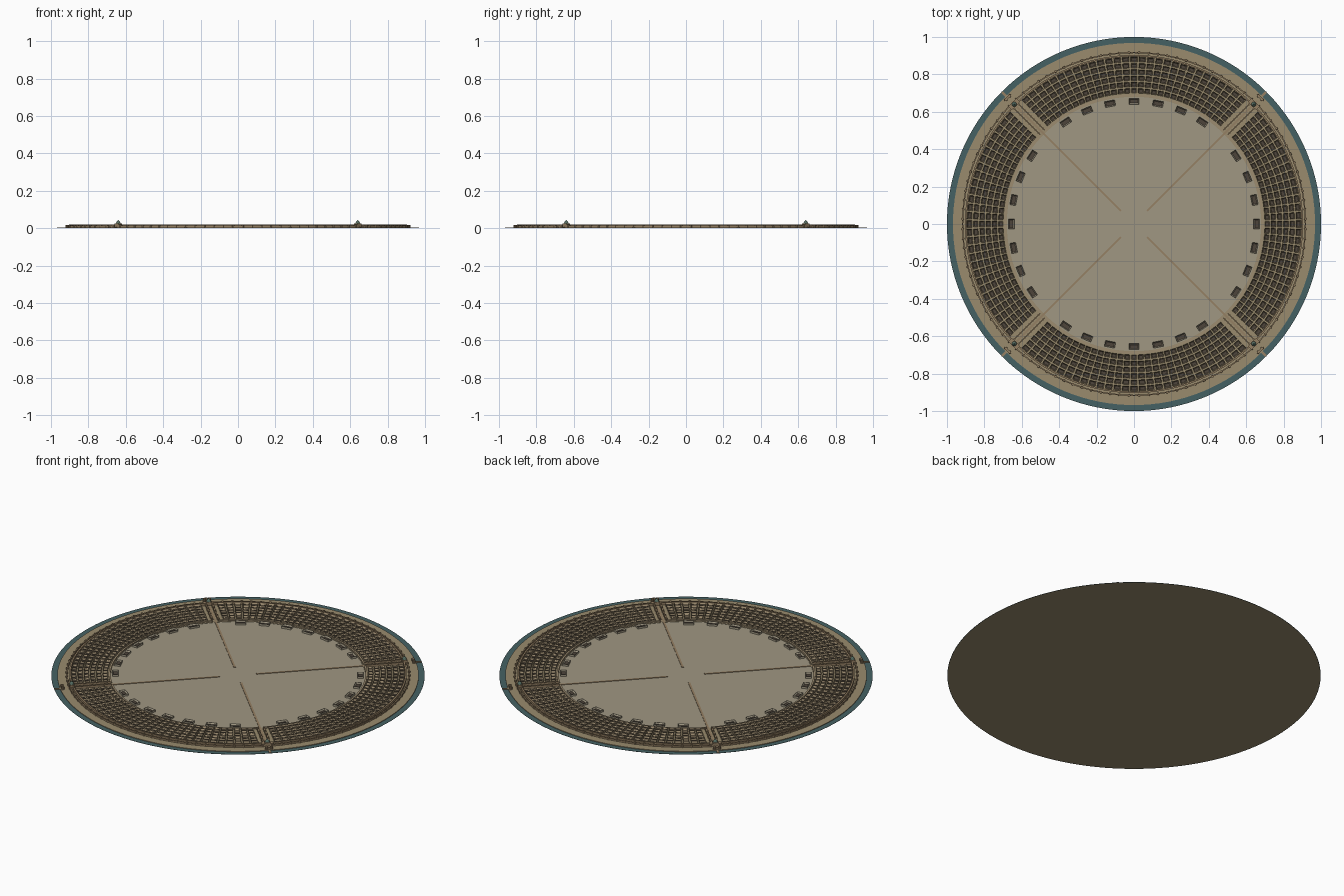
import bpy, bmesh
from math import sin, cos, pi, radians
from mathutils import Matrix, Vector

if "Cube" in bpy.data.objects:
    bpy.data.objects.remove(bpy.data.objects["Cube"])


def mat(name, col):
    m = bpy.data.materials.new(name)
    m.diffuse_color = (*col, 1)
    m.use_nodes = True
    m.node_tree.nodes["Principled BSDF"].inputs["Base Color"].default_value = m.diffuse_color
    return m


SAND = mat("sand", (0.32, 0.26, 0.155))
PAVE = mat("paving", (0.35, 0.31, 0.225))
BRICK = mat("brick", (0.30, 0.215, 0.125))
ROOF = mat("roof", (0.34, 0.265, 0.165))
DARK = mat("dark", (0.075, 0.058, 0.043))
WATER = mat("water", (0.06, 0.12, 0.125))
DOME = mat("green_dome", (0.09, 0.15, 0.12))
GATES = [radians(45 + 90 * i) for i in range(4)]


def finish(name, bm, *mats):
    me = bpy.data.meshes.new(name)
    bm.to_mesh(me)
    bm.free()
    for m in mats:
        me.materials.append(m)
    ob = bpy.data.objects.new(name, me)
    bpy.context.collection.objects.link(ob)
    return ob


def polar(r, a, z=0.0):
    return Matrix.Rotation(a, 4, 'Z') @ Matrix.Translation((r, 0, z))


def disc(name, r, z, m):
    bm = bmesh.new()
    bmesh.ops.create_circle(bm, cap_ends=True, segments=128, radius=r,
                            matrix=Matrix.Translation((0, 0, z)))
    return finish(name, bm, m)


def arc(bm, r0, r1, z0, z1, a0, a1, n):
    # curved wall with a rectangular section, capped when it is not a full ring
    full = abs(a1 - a0 - 2 * pi) < 1e-4
    prof = [(r0, z0), (r1, z0), (r1, z1), (r0, z1)]
    loops = []
    for i in range(n if full else n + 1):
        a = a0 + (a1 - a0) * i / n
        loops.append([bm.verts.new((r * cos(a), r * sin(a), z)) for r, z in prof])
    for i in range(n):
        p, q = loops[i], loops[(i + 1) % len(loops)]
        for k in range(4):
            j = (k + 1) % 4
            bm.faces.new((p[k], p[j], q[j], q[k]))
    if not full:
        bm.faces.new(loops[0])
        bm.faces.new(loops[-1][::-1])
    bmesh.ops.recalc_face_normals(bm, faces=bm.faces[:])


def wall(name, r0, r1, z0, z1, m, gap=None):
    bm = bmesh.new()
    if gap is None:
        arc(bm, r0, r1, z0, z1, 0, 2 * pi, 128)
    else:
        g = gap / r0
        for a in GATES:
            arc(bm, r0, r1, z0, z1, a + g, a + pi / 2 - g, 40)
    return finish(name, bm, m)


def box(bm, r, a, dx, dy, z0, z1, off=0.0):
    M = (Matrix.Rotation(a, 4, 'Z') @ Matrix.Translation((r, off, (z0 + z1) / 2))
         @ Matrix.Diagonal((dx, dy, z1 - z0, 1)))
    return bmesh.ops.create_cube(bm, size=1, matrix=M)['verts']


def court_house(bm, r, a, dx, dy, z0, z1, rim):
    # block with a sunken dark courtyard
    vs = box(bm, r, a, dx, dy, z0, z1)
    top = max({f for v in vs for f in v.link_faces},
              key=lambda f: f.calc_center_median().z)
    bmesh.ops.inset_individual(bm, faces=[top], thickness=rim, depth=0)
    top.material_index = 1
    for v in top.verts:
        v.co.z -= (z1 - z0) * 0.6


# ground layers
disc("ground", 0.998, 0.0, SAND)
wall("moat", 0.968, 1.0, 0.0005, 0.0015, WATER)
wall("city_land", 0.68, 0.968, 0.0015, 0.005, SAND)
disc("central_plaza", 0.682, 0.003, PAVE)

# ring walls
wall("outer_wall", 0.913, 0.92, 0.004, 0.014, BRICK, 0.015)
wall("main_wall", 0.895, 0.904, 0.004, 0.019, BRICK, 0.015)
wall("inner_wall", 0.683, 0.693, 0.003, 0.012, ROOF, 0.015)

# wall towers
bm = bmesh.new()
for a in GATES:
    for i in range(28):
        t = a + pi / 2 * (i + 0.5) / 28
        bmesh.ops.create_cone(bm, cap_ends=True, segments=8, radius1=0.007, radius2=0.006,
                              depth=0.013, matrix=polar(0.917, t, 0.0105))
finish("wall_towers", bm, BRICK)

# concentric courtyard houses in four quarters
bm = bmesh.new()
for row in range(6):
    r = 0.712 + row * 0.0335
    g = 0.04 / r
    n = 29
    for a in GATES:
        step = (pi / 2 - 2 * g) / n
        for i in range(n):
            court_house(bm, r, a + g + (i + 0.5) * step, 0.025, r * step * 0.8,
                        0.004, 0.0165 + 0.0015 * (i % 2), 0.0065)
finish("courtyard_houses", bm, ROOF, DARK)

# larger residences around the plaza
bm = bmesh.new()
for i in range(32):
    if i % 8 != 4:
        court_house(bm, 0.656, 2 * pi * i / 32, 0.032, 0.056, 0.002, 0.015, 0.008)
finish("plaza_residences", bm, PAVE, DARK)

# radial streets across the plaza and walled avenues behind the gates
bm = bmesh.new()
wb = bmesh.new()
for a in GATES:
    box(bm, 0.515, a, 0.83, 0.011, 0.0005, 0.0058)
    for s in (-1, 1):
        box(wb, 0.795, a, 0.205, 0.007, 0.004, 0.016, s * 0.017)
        for k in range(9):
            box(wb, 0.705 + k * 0.0225, a, 0.008, 0.011, 0.004, 0.018, s * 0.017)
finish("radial_streets", bm, BRICK)
finish("avenue_arcades", wb, BRICK)

# gatehouses with flanking towers, outer gate and moat bridge
gb, db, ob = bmesh.new(), bmesh.new(), bmesh.new()
for a in GATES:
    box(gb, 0.905, a, 0.028, 0.03, 0.003, 0.026)
    for s in (-1, 1):
        box(gb, 0.905, a, 0.024, 0.016, 0.003, 0.02, s * 0.023)
        bmesh.ops.create_cone(ob, cap_ends=True, segments=10, radius1=0.009, radius2=0.008,
                              depth=0.018, matrix=Matrix.Rotation(a, 4, 'Z')
                              @ Matrix.Translation((0.955, s * 0.014, 0.011)))
    box(ob, 0.955, a, 0.012, 0.02, 0.003, 0.016)
    box(ob, 0.98, a, 0.034, 0.014, 0.0005, 0.005)
    bmesh.ops.create_cone(db, cap_ends=True, segments=12, radius1=0.013, radius2=0.009,
                          depth=0.009, matrix=polar(0.905, a, 0.0305))
    bmesh.ops.create_cone(db, cap_ends=True, segments=12, radius1=0.009, radius2=0.001,
                          depth=0.008, matrix=polar(0.905, a, 0.039))
finish("gatehouses", gb, BRICK)
finish("gate_domes", db, DOME)
finish("outer_gates", ob, BRICK)
